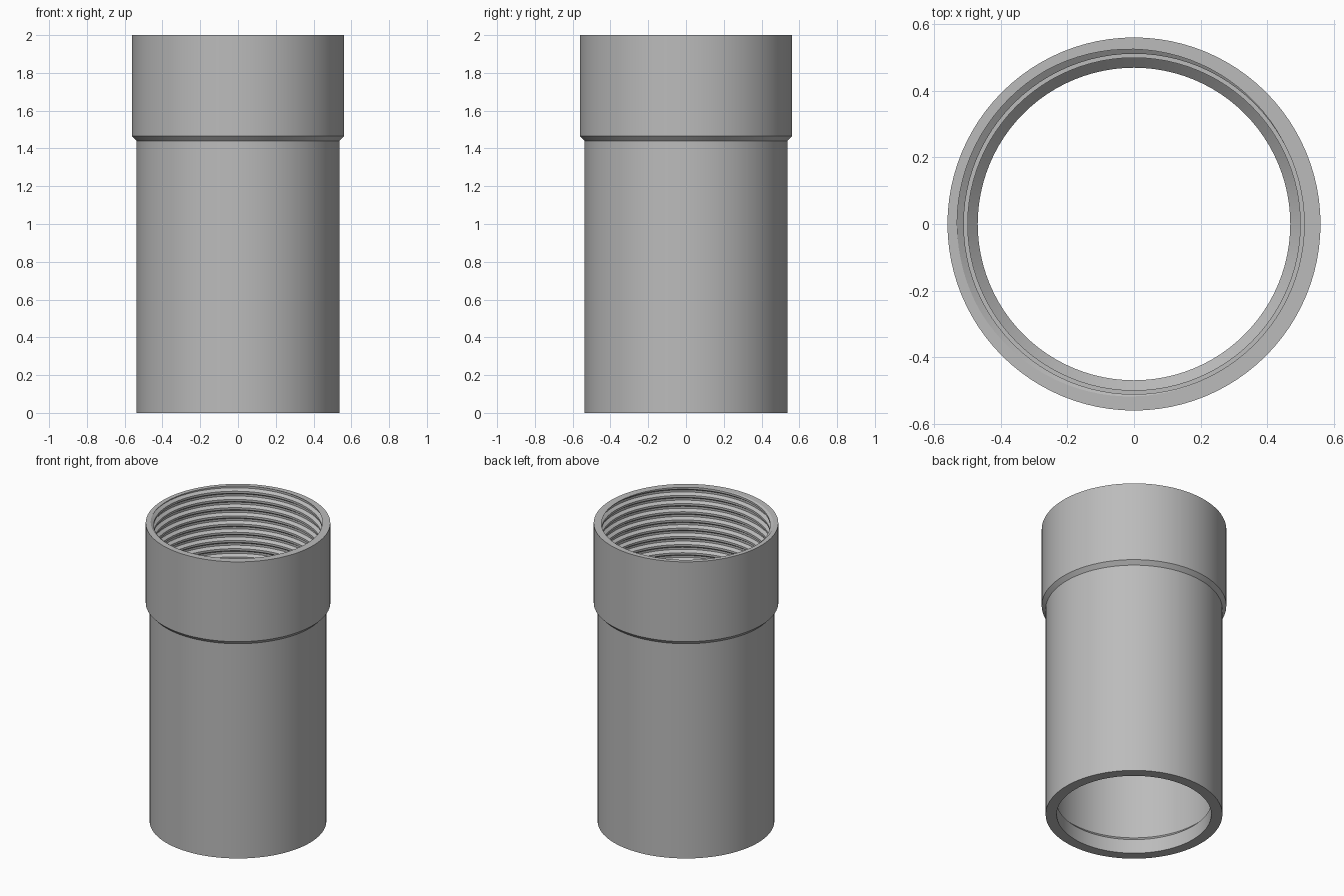
import bpy, bmesh, math

cube = bpy.data.objects.get("Cube")
if cube:
    bpy.data.objects.remove(cube, do_unlink=True)

SIDES = 96
TOP, THREAD_END, PITCH = 2.0, 1.44, 0.055
CREST, ROOT = 0.512, 0.532

# Plain grey finish
grey = bpy.data.materials.new("grey plastic")
grey.use_nodes = True
colour = (0.5, 0.5, 0.5, 1)
grey.diffuse_color = colour
grey.node_tree.nodes["Principled BSDF"].inputs["Base Color"].default_value = colour

# Outer wall with chamfered collar, and lower bore with a stop lip
lower_bore = [(0.5, 0.125), (0.47, 0.095), (0.47, 0)]
outer_wall = [(0.537, 0), (0.537, 1.44), (0.561, 1.465), (0.561, TOP)]


def thread_radius(u):
    """Trapezoidal thread: root, flank, crest, flank, a quarter pitch each."""
    q = ((u - 0.33) % 1) * 4
    if q <= 1:
        depth = 1
    elif q <= 2:
        depth = 2 - q
    elif q <= 3:
        depth = 0
    else:
        depth = q - 3
    return CREST + (ROOT - CREST) * depth


def thread_points(turn):
    """Section of the helical thread, from the rim down to the bore."""
    points = []
    rows = math.ceil(4 * (1 + (TOP - THREAD_END) / PITCH))
    for k in range(-2, rows + 1):
        z = TOP + PITCH * (turn - 0.33 - k / 4)
        z = min(TOP, max(THREAD_END, z))
        points.append((thread_radius((TOP - z) / PITCH + turn), z))
    return points


# Sweep the closed wall section round the axis
bm = bmesh.new()
columns = []
for j in range(SIDES + 1):
    turn = j / SIDES
    a = turn * math.tau
    section = outer_wall + thread_points(turn) + [(0.5, THREAD_END)] + lower_bore
    columns.append([bm.verts.new((r * math.cos(a), r * math.sin(a), z))
                    for r, z in section])
for left, right in zip(columns, columns[1:]):
    for i in range(len(left)):
        n = (i + 1) % len(left)
        bm.faces.new((left[i], right[i], right[n], left[n]))
bmesh.ops.remove_doubles(bm, verts=bm.verts, dist=0.00005)
bmesh.ops.recalc_face_normals(bm, faces=bm.faces)

mesh = bpy.data.meshes.new("threaded_pipe_socket")
bm.to_mesh(mesh)
bm.free()
mesh.materials.append(grey)
pipe = bpy.data.objects.new("threaded_pipe_socket", mesh)
bpy.context.collection.objects.link(pipe)
bpy.context.view_layer.objects.active = pipe
pipe.select_set(True)
bpy.ops.object.shade_smooth_by_angle(angle=math.radians(25))
